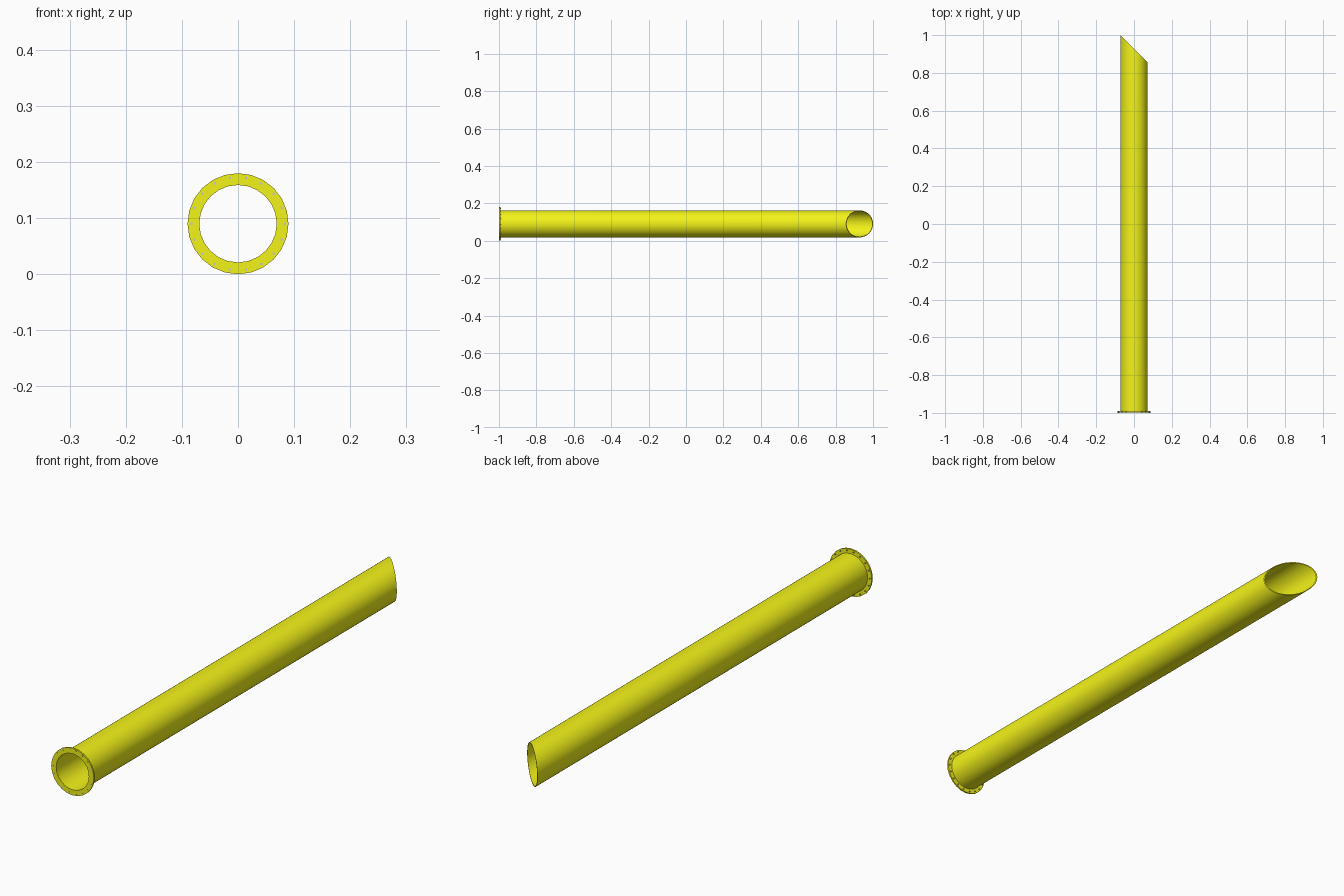
import bpy, bmesh, math

if "Cube" in bpy.data.objects:
    bpy.data.objects.remove(bpy.data.objects["Cube"])

CZ = 0.09          # height of the pipe axis
R_OUT, R_IN = 0.072, 0.069


def material(name, color):
    m = bpy.data.materials.new(name)
    m.diffuse_color = color
    m.use_nodes = True
    m.node_tree.nodes["Principled BSDF"].inputs["Base Color"].default_value = m.diffuse_color
    return m


def finish(name, bm, mat=None, angle=30):
    bmesh.ops.recalc_face_normals(bm, faces=bm.faces)
    me = bpy.data.meshes.new(name)
    bm.to_mesh(me)
    bm.free()
    ob = bpy.data.objects.new(name, me)
    bpy.context.collection.objects.link(ob)
    if mat:
        me.materials.append(mat)
    if angle:
        bpy.ops.object.select_all(action='DESELECT')
        ob.select_set(True)
        bpy.context.view_layer.objects.active = ob
        bpy.ops.object.shade_smooth_by_angle(angle=math.radians(angle))
    return ob


def tube(name, r_out, r_in, y_front, y_back, sides, mat, angle):
    """Hollow ring along y; y_back is a function of x so the end can be mitred."""
    bm = bmesh.new()
    rows = []
    for i in range(sides):
        a = 2 * math.pi * i / sides
        c, s = math.cos(a), math.sin(a)
        rows.append([bm.verts.new((r * c, y_back(r * c) if back else y_front, CZ + r * s))
                     for r, back in ((r_out, 0), (r_out, 1), (r_in, 1), (r_in, 0))])
    for i in range(sides):
        p, q = rows[i], rows[(i + 1) % sides]
        for k in range(4):
            n = (k + 1) % 4
            bm.faces.new((p[k], p[n], q[n], q[k]))
    return finish(name, bm, mat, angle)


yellow = material("yellow_paint", (0.9, 0.9, 0.01, 1))

# Long pipe with a 45 degree mitred far end
tube("pipe", R_OUT, R_IN, -0.999, lambda x: 1 - R_OUT - x, 64, yellow, 30)

# Flange at the front end
tube("flange", 0.09, R_IN, -0.9992, lambda x: -0.993, 24, yellow, 10)

# Ring of small bolts through the flange
bm = bmesh.new()
for i in range(18):
    a = math.radians(20 * i)
    geo = bmesh.ops.create_cone(bm, cap_ends=True, segments=8,
                                radius1=0.0025, radius2=0.0025, depth=0.011)
    for v in geo["verts"]:
        x, y, z = v.co
        v.co = (x + 0.083 * math.cos(a), z - 0.9945, CZ + y + 0.083 * math.sin(a))
finish("flange_bolts", bm, None, 0)
